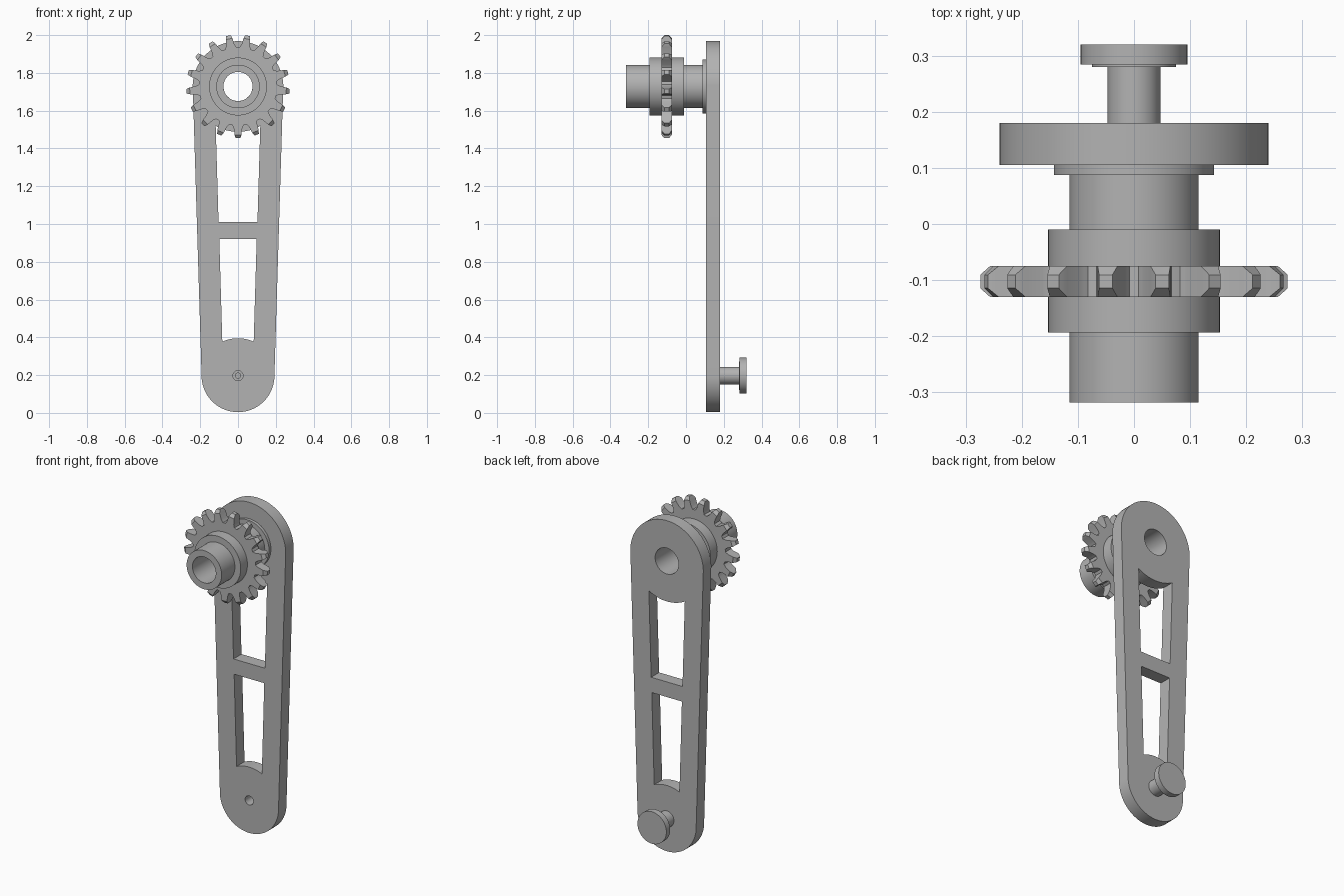
import bpy, bmesh
from math import sin, cos, pi, asin, sqrt
from mathutils import Matrix, Vector

if "Cube" in bpy.data.objects:
    bpy.data.objects.remove(bpy.data.objects["Cube"])

TOP_Z, PIN_Z, BORE = 1.728, 0.197, 0.077
ARM_FRONT, ARM_BACK = 0.105, 0.18

grey = bpy.data.materials.new("plain grey")
grey.use_nodes = True
colour = (0.45, 0.45, 0.45, 1)
grey.diffuse_color = colour
grey.node_tree.nodes["Principled BSDF"].inputs["Base Color"].default_value = colour


def finish(obj):
    obj.data.materials.clear()
    obj.data.materials.append(grey)
    bpy.ops.object.select_all(action="DESELECT")
    obj.select_set(True)
    bpy.context.view_layer.objects.active = obj
    bpy.ops.object.shade_smooth_by_angle(angle=0.5)


def mesh_object(name, bm):
    bmesh.ops.recalc_face_normals(bm, faces=bm.faces[:])
    mesh = bpy.data.meshes.new(name)
    bm.to_mesh(mesh)
    bm.free()
    obj = bpy.data.objects.new(name, mesh)
    bpy.context.collection.objects.link(obj)
    finish(obj)
    return obj


def lathe(bm, profile, z, closed, steps=64):
    """Revolve (radius, y) points about a line along y at height z."""
    verts = [bm.verts.new((r, y, z)) for r, y in profile]
    pairs = list(zip(verts, verts[1:]))
    if closed:
        pairs.append((verts[-1], verts[0]))
    edges = [bm.edges.new(p) for p in pairs]
    bmesh.ops.spin(bm, geom=verts + edges, cent=(0, 0, z), axis=(0, 1, 0),
                   angle=2 * pi, steps=steps, use_duplicate=False)
    bmesh.ops.remove_doubles(bm, verts=bm.verts[:], dist=1e-5)


def arc(radius, z, start, end, steps=48):
    return [(radius * cos(start + (end - start) * i / steps),
             z + radius * sin(start + (end - start) * i / steps))
            for i in range(steps + 1)]


# Crank arm: tapered outline with two windows, a bore and a screw hole
big, small = 0.24, 0.193
tilt = asin((big - small) / (TOP_Z - PIN_Z))
outline = arc(big, TOP_Z, tilt, pi - tilt) + arc(small, PIN_Z, pi - tilt, 2 * pi + tilt)


def window(flat_z, flat_half, arc_z, radius, arc_half, direction):
    a = asin(arc_half / radius)
    mid = direction * pi / 2
    return [(-direction * flat_half * s, flat_z) for s in (1, -1)] + \
        arc(radius, arc_z, mid - a, mid + a, 16)


loops = [outline,
         window(1.01, 0.103, TOP_Z, 0.24, 0.118, -1),
         window(0.92, 0.099, PIN_Z, 0.198, 0.083, 1),
         arc(BORE, TOP_Z, 0, 2 * pi)[:-1],
         arc(0.027, PIN_Z, 0, 2 * pi, 24)[:-1]]
curve = bpy.data.curves.new("crank_arm", "CURVE")
curve.dimensions = "2D"
curve.fill_mode = "BOTH"
curve.extrude = (ARM_BACK - ARM_FRONT) / 2
for loop in loops:
    spline = curve.splines.new("POLY")
    spline.points.add(len(loop) - 1)
    for point, (x, z) in zip(spline.points, loop):
        point.co = (x, z, 0, 1)
    spline.use_cyclic_u = True
arm = bpy.data.objects.new("crank_arm", curve)
bpy.context.collection.objects.link(arm)
arm.rotation_euler.x = pi / 2
arm.location.y = (ARM_FRONT + ARM_BACK) / 2
bpy.ops.object.select_all(action="DESELECT")
arm.select_set(True)
bpy.context.view_layer.objects.active = arm
bpy.ops.object.convert(target="MESH")
arm = bpy.context.view_layer.objects.active
# Weld caps to walls so the flat faces stay flat
bm = bmesh.new()
bm.from_mesh(arm.data)
bmesh.ops.remove_doubles(bm, verts=bm.verts[:], dist=1e-5)
bmesh.ops.recalc_face_normals(bm, faces=bm.faces[:])
bm.to_mesh(arm.data)
bm.free()
finish(arm)

# Hollow shaft with gear hub and collar
bm = bmesh.new()
lathe(bm, [(BORE, -0.318), (0.115, -0.318), (0.115, -0.193), (0.153, -0.193),
           (0.153, -0.01), (0.115, -0.01), (0.115, 0.087), (0.143, 0.087),
           (0.143, ARM_FRONT), (BORE, ARM_FRONT)], TOP_Z, True)
mesh_object("hollow_shaft", bm)

# Gear ring with chamfered teeth
GEAR_Y, HALF, TEETH = -0.1025, 0.0275, 17
bm = bmesh.new()
lathe(bm, [(0.14, GEAR_Y - HALF), (0.207, GEAR_Y - HALF),
           (0.207, GEAR_Y + HALF), (0.14, GEAR_Y + HALF)], TOP_Z, True, 68)
# Each row: radius, half width, half thickness
rows = [(0.195, 0.034, HALF), (0.212, 0.027, HALF), (0.222, 0.0225, HALF),
        (0.256, 0.018, HALF), (0.274, 0.012, 0.012)]
for i in range(TEETH):
    turn = Matrix.Rotation(2 * pi * i / TEETH, 4, "Y")
    rings = []
    for r, w, t in rows:
        corners = [(-w, -t), (w, -t), (w, t), (-w, t)]
        rings.append([bm.verts.new(turn @ Vector((x, y, -r)) + Vector((0, GEAR_Y, TOP_Z)))
                      for x, y in corners])
    for a, b in zip(rings, rings[1:]):
        for k in range(4):
            n = (k + 1) % 4
            bm.faces.new((a[k], a[n], b[n], b[k]))
    bm.faces.new(rings[-1])
    bm.faces.new(rings[0][::-1])
mesh_object("gear", bm)

# Handle pin with a round head and a screw recess
bm = bmesh.new()
lathe(bm, [(0, 0.25), (0.014, 0.25), (0.014, ARM_BACK), (0.047, ARM_BACK),
           (0.047, 0.28), (0.075, 0.28), (0.075, 0.284), (0.095, 0.284),
           (0.095, 0.32), (0, 0.32)], PIN_Z, False, 48)
mesh_object("handle_pin", bm)
